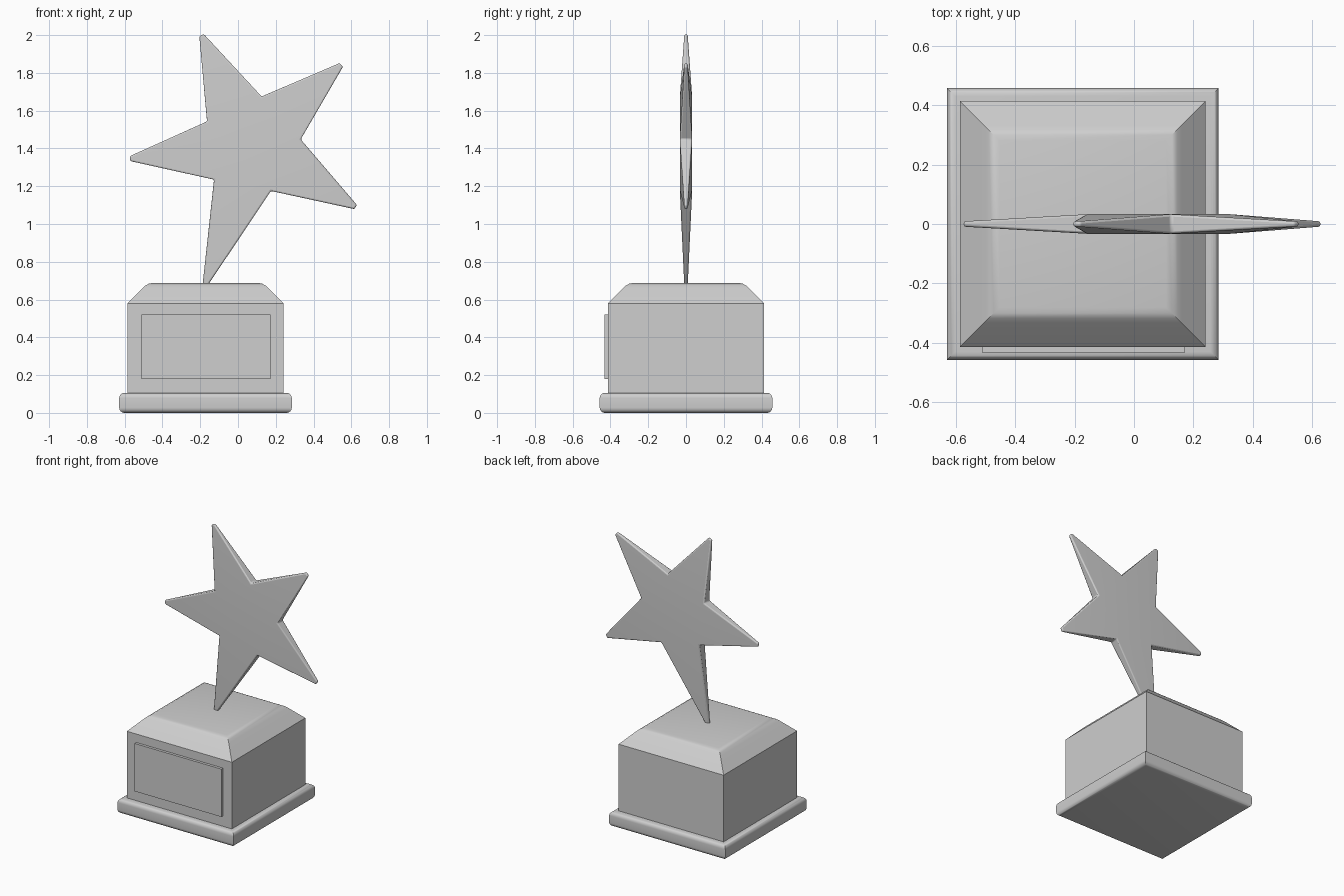
import bpy
import bmesh
import math
from mathutils import Vector

cube = bpy.data.objects.get("Cube")
if cube:
    bpy.data.objects.remove(cube, do_unlink=True)

grey = bpy.data.materials.new("plain grey")
grey.use_nodes = True
tone = (0.62, 0.62, 0.62, 1)
grey.diffuse_color = tone
grey.node_tree.nodes["Principled BSDF"].inputs["Base Color"].default_value = tone

BASE_X = -0.172


def add_object(name, bm):
    bmesh.ops.recalc_face_normals(bm, faces=bm.faces)
    mesh = bpy.data.meshes.new(name)
    bm.to_mesh(mesh)
    bm.free()
    mesh.materials.append(grey)
    obj = bpy.data.objects.new(name, mesh)
    bpy.context.collection.objects.link(obj)
    return obj


def smooth(obj, degrees):
    bpy.ops.object.select_all(action="DESELECT")
    obj.select_set(True)
    bpy.context.view_layer.objects.active = obj
    bpy.ops.object.shade_smooth_by_angle(angle=math.radians(degrees))


def square_loft(name, profile):
    """Stack square rings given as (half width, height) and cap both ends."""
    bm = bmesh.new()
    rings = [[bm.verts.new((BASE_X + sx * h, sy * h, z))
              for sx, sy in ((-1, -1), (1, -1), (1, 1), (-1, 1))]
             for h, z in profile]
    for low, high in zip(rings, rings[1:]):
        for i in range(4):
            j = (i + 1) % 4
            bm.faces.new((low[i], low[j], high[j], high[i]))
    bm.faces.new(rings[0])
    bm.faces.new(rings[-1])
    obj = add_object(name, bm)
    smooth(obj, 35)


# Plinth with rounded upper and lower rims
R, TOP, HALF = 0.028, 0.106, 0.457
arc = [i * math.pi / 12 for i in range(7)]
lower = [(HALF - R + R * math.sin(a), R - R * math.cos(a)) for a in arc]
square_loft("plinth", lower + [(h, TOP - z) for h, z in reversed(lower)])

# Block with a sloped shoulder that rolls softly into the flat top
square_loft("block", [(0.413, 0.1), (0.413, 0.58), (0.332, 0.662),
                      (0.317, 0.675), (0.3, 0.684), (0.28, 0.688)])

# Front plaque
bm = bmesh.new()
bmesh.ops.create_cube(bm, size=1)
bmesh.ops.scale(bm, vec=(0.682, 0.03, 0.34), verts=bm.verts)
bmesh.ops.translate(bm, vec=(-0.17, -0.417, 0.35), verts=bm.verts)
add_object("plaque", bm)

# Star: flat middle, arms that thin out toward blunt tips
tips = [(-0.193, 2.0), (0.547, 1.842), (0.623, 1.09), (-0.175, 0.675), (-0.572, 1.346)]
notches = [(0.125, 1.675), (0.332, 1.448), (0.174, 1.175), (-0.127, 1.235), (-0.164, 1.543)]
centre = Vector((0.07, 1.42))
bm = bmesh.new()
sides = []
for s in (-1, 1):
    inner = [bm.verts.new((x, s * 0.033, z)) for x, z in notches]
    outline = []
    for i, tip in enumerate(tips):
        tip = Vector(tip)
        out = (tip - centre).normalized()
        across = Vector((out.y, -out.x)) * 0.013
        pair = [bm.verts.new((p.x, s * 0.009, p.y)) for p in (tip - across, tip + across)]
        bm.faces.new((inner[i - 1], pair[0], pair[1], inner[i]))
        outline += pair + [inner[i]]
    bm.faces.new(inner)
    sides.append(outline)
front, back = sides
for i in range(len(front)):
    j = (i + 1) % len(front)
    bm.faces.new((front[i], front[j], back[j], back[i]))
star = add_object("star", bm)
smooth(star, 50)
rounding = star.modifiers.new("rounded edges", "BEVEL")
rounding.width = 0.008
rounding.segments = 3
rounding.limit_method = "ANGLE"
rounding.angle_limit = math.radians(30)
